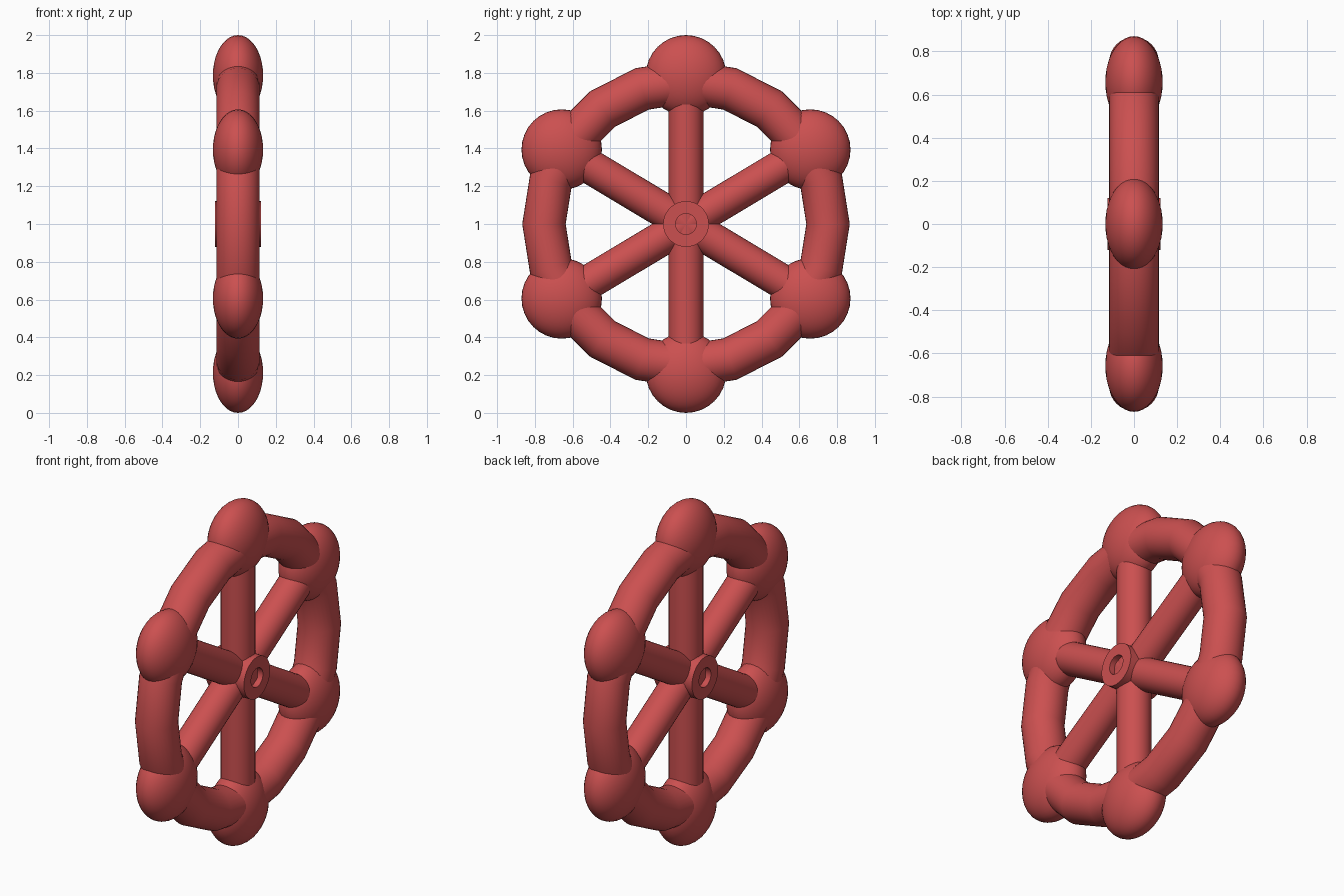
import bpy, bmesh
from math import radians, cos, sin, atan2, hypot, pi
from mathutils import Vector

if "Cube" in bpy.data.objects:
    bpy.data.objects.remove(bpy.data.objects["Cube"])

red = bpy.data.materials.new("red_paint")
red.diffuse_color = (0.6, 0.08, 0.08, 1)
red.use_nodes = True
red.node_tree.nodes["Principled BSDF"].inputs["Base Color"].default_value = red.diffuse_color
C = Vector((0, 0, 1.0))  # wheel centre


def finish(name):
    ob = bpy.context.object
    ob.name = name
    ob.data.materials.append(red)
    bpy.ops.object.shade_smooth_by_angle(angle=radians(35))
    return ob


# Coarse 20-sided ring, standing in the YZ plane
bpy.ops.mesh.primitive_torus_add(major_radius=0.752, minor_radius=0.115,
                                 major_segments=20, minor_segments=32,
                                 location=C, rotation=(0, pi / 2, 0))
finish("rim")

# Flattened knobs where the spokes meet the rim, and the spokes themselves
knobs = [(0, 0.787)] + [(s * 0.658, 0.394) for s in (-1, 1)]
knobs += [(-y, -z) for y, z in knobs]
for i, (y, z) in enumerate(knobs):
    bpy.ops.mesh.primitive_uv_sphere_add(segments=32, ring_count=20, radius=1,
                                         location=C + Vector((0, y, z)),
                                         rotation=(0, pi / 2, 0))
    bpy.context.object.scale = (0.213, 0.213, 0.133)
    finish(f"knob_{i + 1}")

for i, (y, z) in enumerate(knobs[:3]):
    # each spoke bar runs right across the wheel
    bpy.ops.mesh.primitive_cylinder_add(vertices=32, radius=0.092,
                                        depth=2 * hypot(y, z), location=C,
                                        rotation=(atan2(-y, z), 0, 0))
    finish(f"spoke_bar_{i + 1}")

# Hub ring with a shaft hole, revolved around the X axis
bm = bmesh.new()
profile = [(-0.123, 0.055), (-0.123, 0.121), (0.123, 0.121), (0.123, 0.055)]
n = 32
rings = [[bm.verts.new((x, r * cos(2 * pi * k / n), r * sin(2 * pi * k / n)))
          for k in range(n)] for x, r in profile]
for j in range(4):
    a, b = rings[j], rings[(j + 1) % 4]
    for k in range(n):
        m = (k + 1) % n
        bm.faces.new((a[k], a[m], b[m], b[k]))
bmesh.ops.recalc_face_normals(bm, faces=bm.faces)
mesh = bpy.data.meshes.new("hub")
bm.to_mesh(mesh)
bm.free()
hub = bpy.data.objects.new("hub", mesh)
hub.location = C
bpy.context.collection.objects.link(hub)
bpy.ops.object.select_all(action='DESELECT')
hub.select_set(True)
bpy.context.view_layer.objects.active = hub
finish("hub")
